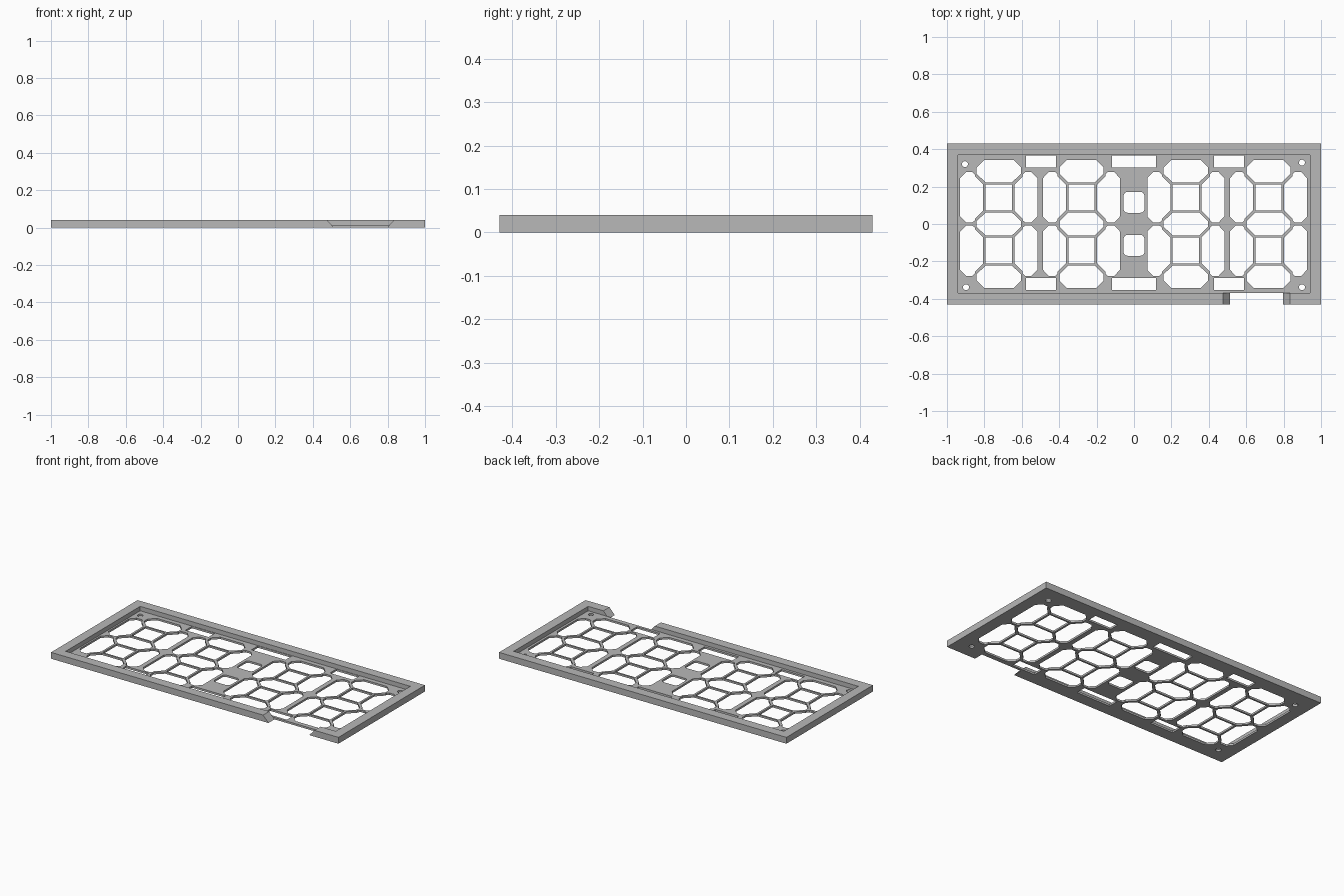
import bpy, bmesh
from math import cos, sin, pi

cube = bpy.data.objects.get("Cube")
if cube:
    bpy.data.objects.remove(cube, do_unlink=True)

grey = bpy.data.materials.new("plain grey")
grey.use_nodes = True
colour = (0.48, 0.48, 0.48, 1)
grey.diffuse_color = colour
grey.node_tree.nodes["Principled BSDF"].inputs["Base Color"].default_value = colour

HEIGHT, FLOOR = 0.04, 0.012
IN_X, IN_Y = 0.94, 0.37


def slab(name, loops, thickness):
    """Extrude an outline (first loop) with holes (other loops) up from z = 0."""
    curve = bpy.data.curves.new(name, "CURVE")
    curve.dimensions = "2D"
    curve.fill_mode = "BOTH"
    curve.extrude = thickness / 2
    for loop in loops:
        spline = curve.splines.new("POLY")
        spline.points.add(len(loop) - 1)
        for point, (x, y) in zip(spline.points, loop):
            point.co = (x, y, 0, 1)
        spline.use_cyclic_u = True
    helper = bpy.data.objects.new(name + " outline", curve)
    bpy.context.collection.objects.link(helper)
    bpy.context.view_layer.update()
    graph = bpy.context.evaluated_depsgraph_get()
    mesh = bpy.data.meshes.new_from_object(helper.evaluated_get(graph))
    bpy.data.objects.remove(helper, do_unlink=True)
    bm = bmesh.new()
    bm.from_mesh(mesh)
    bmesh.ops.remove_doubles(bm, verts=bm.verts, dist=0.0001)
    bmesh.ops.translate(bm, verts=bm.verts, vec=(0, 0, thickness / 2))
    bmesh.ops.recalc_face_normals(bm, faces=bm.faces)
    for face in bm.faces:
        face.smooth = False
    bm.to_mesh(mesh)
    bm.free()
    mesh.materials.clear()
    mesh.materials.append(grey)
    obj = bpy.data.objects.new(name, mesh)
    bpy.context.collection.objects.link(obj)
    return obj


def box(x0, x1, y0, y1):
    return [(x0, y0), (x1, y0), (x1, y1), (x0, y1)]


def circle(x, y, r, n=20):
    return [(x + r * cos(2 * pi * i / n), y + r * sin(2 * pi * i / n)) for i in range(n)]


def rounded(x, y, half, r, n=4):
    corners = [(1, 1), (-1, 1), (-1, -1), (1, -1)]
    return [(x + sx * (half - r) + r * cos((k + i / n) * pi / 2),
             y + sy * (half - r) + r * sin((k + i / n) * pi / 2))
            for k, (sx, sy) in enumerate(corners) for i in range(n + 1)]


def mirrored(half):
    """Complete a right-hand half profile across x = 0."""
    return half + [(-x, y) for x, y in reversed(half)]


# Openings of one digit, around its own centre
top_bar = mirrored([(0.07, 0.222), (0.118, 0.268), (0.118, 0.303), (0.08, 0.341)])
middle_bar = mirrored([(0.07, -0.062), (0.118, -0.015), (0.118, 0.015), (0.07, 0.062)])
side_bar = [(0.206, 0.245), (0.176, 0.277), (0.14, 0.277), (0.128, 0.265),
            (0.128, 0.255), (0.083, 0.21), (0.083, 0.073), (0.128, 0.028),
            (0.128, 0.02), (0.142, 0.007), (0.174, 0.007), (0.206, 0.04)]
digit = [middle_bar]
for sy in (1, -1):
    digit.append([(x, y * sy) for x, y in top_bar])
    digit.append([(x, (y + 0.142) * sy) for x, y in box(-0.07, 0.07, -0.069, 0.069)])
    for sx in (1, -1):
        digit.append([(x * sx, y * sy) for x, y in side_bar])

holes = [[(x + cx, y) for x, y in loop]
         for cx in (-0.723, -0.281, 0.277, 0.719) for loop in digit]

# Colon openings
for cy in (0.116, -0.114):
    holes.append(rounded(0, cy, 0.056, 0.022))

# Rectangular windows along both long sides
for x0, x1 in ((-0.578, -0.417), (-0.118, 0.118), (0.428, 0.588)):
    holes.append(box(x0, x1, 0.303, 0.367))
    holes.append(box(x0, x1, -0.354, -0.29))

# Screw holes
for x, y in ((-0.904, 0.32), (0.898, 0.328), (-0.898, -0.338), (0.898, -0.338)):
    holes.append(circle(x, y, 0.016))

slab("face_plate", [box(-IN_X, IN_X, -IN_Y, IN_Y)] + holes, FLOOR)

# Raised rim, open at the front for a cable
GAP_L, GAP_R, SLOPE = 0.513, 0.797, 0.037
rim = slab("rim", [[(GAP_L, -0.43), (-1, -0.43), (-1, 0.43), (1, 0.43), (1, -0.43),
                    (GAP_R, -0.43), (GAP_R, -IN_Y), (IN_X, -IN_Y), (IN_X, IN_Y),
                    (-IN_X, IN_Y), (-IN_X, -IN_Y), (GAP_L, -IN_Y)]], HEIGHT)

# Slope the two ends of the gap outward toward the top
for v in rim.data.vertices:
    if v.co.z > HEIGHT / 2 and v.co.y < 0:
        if abs(v.co.x - GAP_L) < 0.01:
            v.co.x -= SLOPE
        elif abs(v.co.x - GAP_R) < 0.01:
            v.co.x += SLOPE
rim.data.update()
